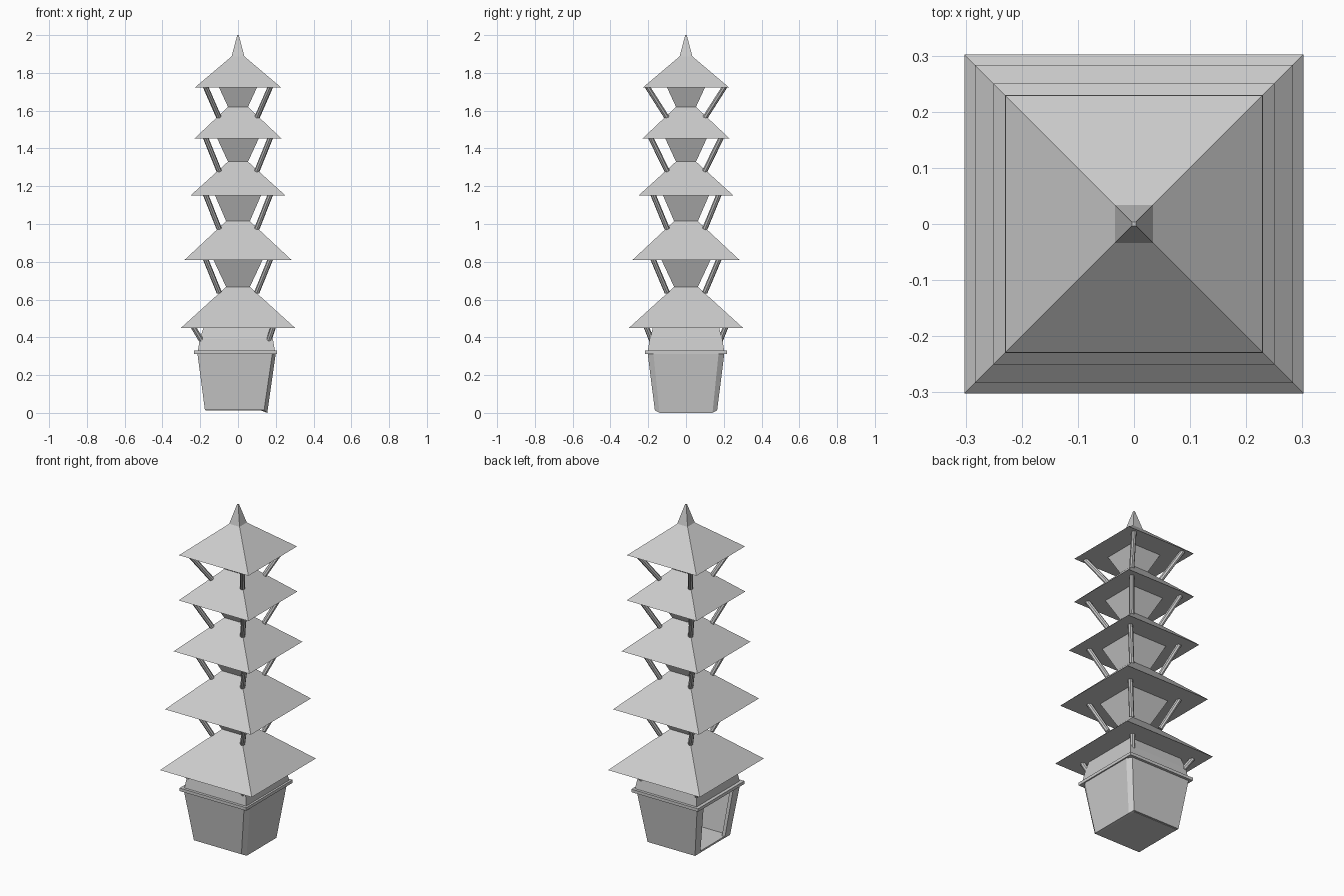
import bpy, bmesh
from mathutils import Vector

if "Cube" in bpy.data.objects:
    bpy.data.objects.remove(bpy.data.objects["Cube"])


def make_object(name, bm):
    bmesh.ops.recalc_face_normals(bm, faces=bm.faces)
    me = bpy.data.meshes.new(name)
    bm.to_mesh(me)
    bm.free()
    ob = bpy.data.objects.new(name, me)
    bpy.context.collection.objects.link(ob)
    return ob


def loft(name, rings):
    """Skin a closed solid through rings that share a point count."""
    bm = bmesh.new()
    vs = [[bm.verts.new(p) for p in r] for r in rings]
    n = len(vs[0])
    for a, b in zip(vs, vs[1:]):
        for i in range(n):
            j = (i + 1) % n
            bm.faces.new((a[i], a[j], b[j], b[i]))
    caps = [bm.faces.new(vs[0]), bm.faces.new(vs[-1])]
    if n > 4:
        bmesh.ops.triangulate(bm, faces=caps)
    return make_object(name, bm)


def rect(x0, x1, y, z):
    return [(x0, -y, z), (x1, -y, z), (x1, y, z), (x0, y, z)]


def frustum(name, h0, z0, h1, z1):
    return loft(name, [rect(-h0, h0, h0, z0), rect(-h1, h1, h1, z1)])


def strut(name, a, b, r=0.014):
    a, b = Vector(a), Vector(b)
    d = b - a
    bm = bmesh.new()
    bmesh.ops.create_cone(bm, cap_ends=True, segments=8, radius1=r, radius2=r, depth=d.length)
    m = d.to_track_quat('Z', 'Y').to_matrix().to_4x4()
    m.translation = (a + b) / 2
    bm.transform(m)
    return make_object(name, bm)


# Roofs: eave half width, eave z, top half width, top z
roofs = [(0.302, 0.45, 0.063, 0.667),
         (0.283, 0.81, 0.063, 1.015),
         (0.25, 1.152, 0.053, 1.33),
         (0.23, 1.453, 0.053, 1.62),
         (0.229, 1.722, 0.034, 1.887)]
for i, r in enumerate(roofs):
    frustum(f"roof_{i + 1}", *r)

# Flared storeys between one roof top and the next eave
for i, top in enumerate((0.13, 0.122, 0.11, 0.10)):
    frustum(f"storey_{i + 2}", roofs[i][2], roofs[i][3], top, roofs[i + 1][1])

# Spire
frustum("spire", 0.034, 1.887, 0.004, 2.0)

# Corner struts: bottom z, top x, top y
struts = [(0.638, 0.172, 0.175), (0.975, 0.172, 0.175),
          (1.28, 0.172, 0.187), (1.562, 0.172, 0.205)]
for i, (z0, tx, ty) in enumerate(struts):
    for sx in (-1, 1):
        for sy in (-1, 1):
            strut(f"strut_{i + 2}", (sx * 0.1, sy * 0.1, z0),
                  (sx * tx, sy * ty, roofs[i + 1][1] + 0.005))

# Short struts under the lowest roof
for sy in (-1, 1):
    strut("strut_1_left", (-0.195, sy * 0.182, 0.385), (-0.237, sy * 0.21, 0.455))
    strut("strut_1_right", (0.163, sy * 0.182, 0.385), (0.187, sy * 0.21, 0.455))


# Base walls: U-shaped plan, doorway on the left, bulged right side
def wall_ring(xl, xr, xb, y, door, z, zb, t=0.02):
    half = [(xl + t, door, z), (xl, door, z), (xl, y, z), (xr, y, z), (xb, 0.85 * y, zb)]
    inner = [(xr - t, y - t, z), (xl + t, y - t, z)]

    def flip(pts):
        return [(px, -py, pz) for px, py, pz in reversed(pts)]
    return half + flip(half) + flip(inner) + inner


loft("base_walls", [wall_ring(-0.175, 0.138, 0.155, 0.165, 0.115, 0.014, 0.0),
                    wall_ring(-0.215, 0.182, 0.2, 0.203, 0.14, 0.315, 0.315)])
loft("base_floor", [rect(-0.172, 0.135, 0.155, 0.012), rect(-0.172, 0.135, 0.155, 0.022)])

# Band around the base and the collar above it
loft("base_band", [rect(-0.232, 0.207, 0.218, 0.312), rect(-0.232, 0.207, 0.218, 0.33)])
loft("upper_collar", [rect(-0.212, 0.195, 0.202, 0.33), rect(-0.203, 0.185, 0.192, 0.39),
                      rect(-0.182, 0.172, 0.175, 0.452)])
